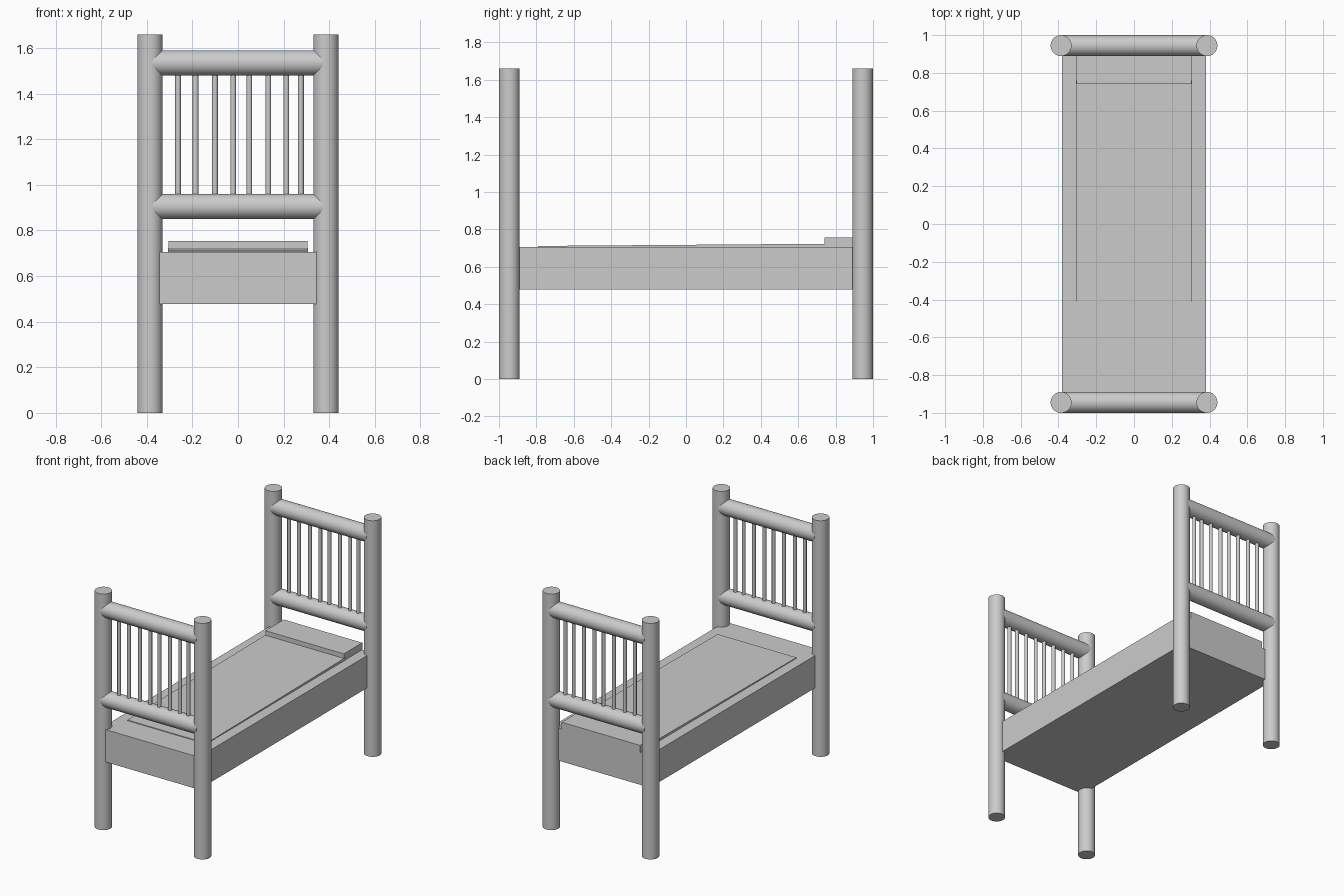
import bpy, bmesh
from math import pi, radians

if "Cube" in bpy.data.objects:
    bpy.data.objects.remove(bpy.data.objects["Cube"])

POST_X, END_Y, R = 0.386, 0.9445, 0.0555


def cylinder(name, radius, length, loc, rot=(0, 0, 0), sides=48):
    bpy.ops.mesh.primitive_cylinder_add(vertices=sides, radius=radius, depth=length,
                                        location=loc, rotation=rot)
    ob = bpy.context.object
    ob.name = name
    bpy.ops.object.shade_smooth_by_angle(angle=radians(35))
    return ob


def block(name, x, y0, y1, z0, z_front, z_back):
    # box whose top may slope from front to back
    bm = bmesh.new()
    lower = [(-x, y0, z0), (x, y0, z0), (x, y1, z0), (-x, y1, z0)]
    upper = [(-x, y0, z_front), (x, y0, z_front), (x, y1, z_back), (-x, y1, z_back)]
    a = [bm.verts.new(p) for p in lower]
    b = [bm.verts.new(p) for p in upper]
    bm.faces.new(a[::-1])
    bm.faces.new(b)
    for i in range(4):
        j = (i + 1) % 4
        bm.faces.new((a[i], a[j], b[j], b[i]))
    mesh = bpy.data.meshes.new(name)
    bm.to_mesh(mesh)
    bm.free()
    ob = bpy.data.objects.new(name, mesh)
    bpy.context.collection.objects.link(ob)
    return ob


# headboard and footboard share one design
spindle_x = [-0.263, -0.186, -0.101, -0.021, 0.05, 0.133, 0.212, 0.276]
for end, y in (("foot", -END_Y), ("head", END_Y)):
    for side, x in (("left", -POST_X), ("right", POST_X)):
        cylinder(f"{end}_{side}_post", R, 1.66, (x, y, 0.83))
    for level, z in (("lower", 0.905), ("upper", 1.535)):
        cylinder(f"{end}_{level}_rail", R, 0.75, (0, y, z), (0, pi / 2, 0))
    for i, x in enumerate(spindle_x):
        cylinder(f"{end}_spindle_{i + 1}", 0.0125, 0.58, (x, y, 1.22), sides=20)

# bed base, gently sloping blanket, flat pillow flush with the base at the head
block("bed_base", 0.381, -0.98, 0.945, 0.478, 0.706, 0.706)
block("blanket", 0.307, -0.79, 0.76, 0.69, 0.711, 0.723)
block("pillow", 0.305, 0.74, 0.945, 0.69, 0.755, 0.755)
